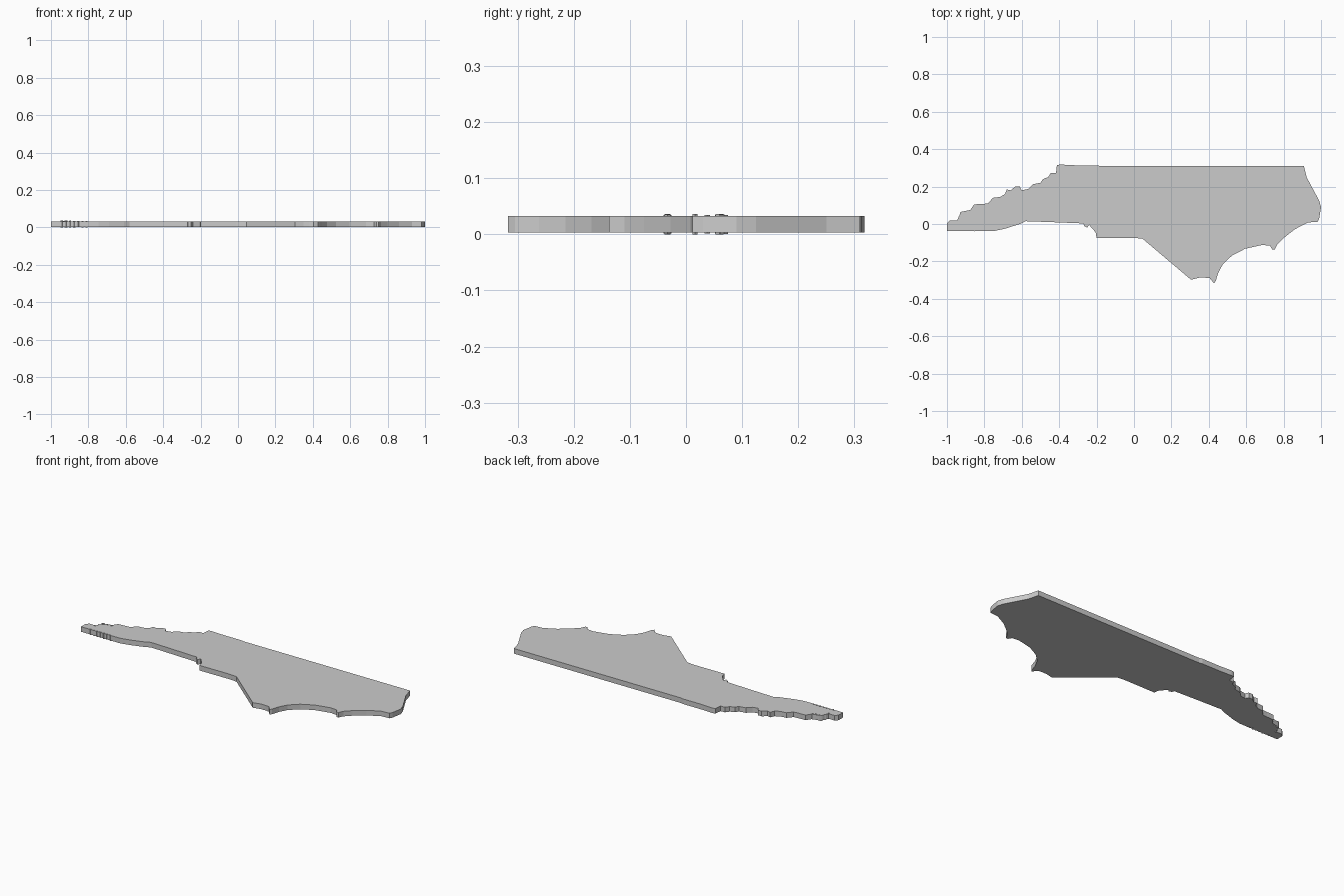
import bpy, bmesh, random
from mathutils import Vector

random.seed(4)
Z0, Z1 = 0.003, 0.033

# Rugged back edge, left to right
back_edge = [
    (-1, -.037), (-1, .005), (-.985, .02), (-.945, .02), (-.925, .065), (-.875, .075),
    (-.855, .105), (-.81, .107), (-.78, .11), (-.755, .14), (-.715, .145), (-.69, .16),
    (-.68, .185), (-.66, .18), (-.635, .2), (-.61, .2), (-.6, .18), (-.565, .187),
    (-.54, .213), (-.5, .22), (-.487, .24), (-.46, .25), (-.445, .272), (-.417, .272),
    (-.412, .315), (-.395, .318), (-.315, .314), (-.2, .314), (-.18, .31), (.908, .31)]

# Curved right end and scalloped front edge, right to left
front_edge = [
    (.923, .25), (.955, .19), (.99, .125), (1, .09), (.99, .03), (.982, .012),
    (.93, .008), (.86, -.028), (.80, -.075), (.765, -.11), (.752, -.137), (.74, -.137),
    (.727, -.116), (.685, -.112), (.595, -.132), (.525, -.168), (.475, -.215),
    (.45, -.262), (.437, -.305), (.428, -.317), (.405, -.29), (.38, -.287),
    (.35, -.287), (.305, -.298), (.045, -.078), (-.01, -.074), (-.2, -.075),
    (-.205, -.045), (-.225, -.022), (-.24, -.005), (-.25, -.02), (-.267, -.01),
    (-.27, .003), (-.44, .01), (-.58, .015), (-.61, 0), (-.69, -.025), (-.745, -.037)]


def finish(bm, name):
    bmesh.ops.recalc_face_normals(bm, faces=bm.faces)
    me = bpy.data.meshes.new(name)
    bm.to_mesh(me)
    bm.free()
    ob = bpy.data.objects.new(name, me)
    bpy.context.collection.objects.link(ob)
    return ob


def add_prism(bm, points, bottom, top):
    face = bm.faces.new([bm.verts.new((x, y, bottom)) for x, y in points])
    ext = bmesh.ops.extrude_face_region(bm, geom=[face], use_keep_orig=True)
    for v in ext["geom"]:
        if isinstance(v, bmesh.types.BMVert):
            v.co.z = top


# Main flat map slab
bm = bmesh.new()
add_prism(bm, back_edge + front_edge, Z0, Z1)
bmesh.ops.triangulate(bm, faces=[f for f in bm.faces if len(f.verts) > 4])
finish(bm, "map_slab")

# Small rough nubs along the rim of the narrow left tip
bm = bmesh.new()
for a, b, n in [((-.94, -.033), (-.81, -.033), 7), ((-.945, .016), (-.925, .059), 3),
                ((-.92, .06), (-.875, .068), 3)]:
    for i in range(n):
        p = Vector(a).lerp(Vector(b), i / (n - 1))
        r = random.uniform(.004, .008)
        d = random.uniform(0, .0015) if i else 0
        add_prism(bm, [(p.x - r, p.y), (p.x, p.y - r), (p.x + r, p.y), (p.x, p.y + r)],
                  d, .036 - d)
finish(bm, "tip_nubs")
